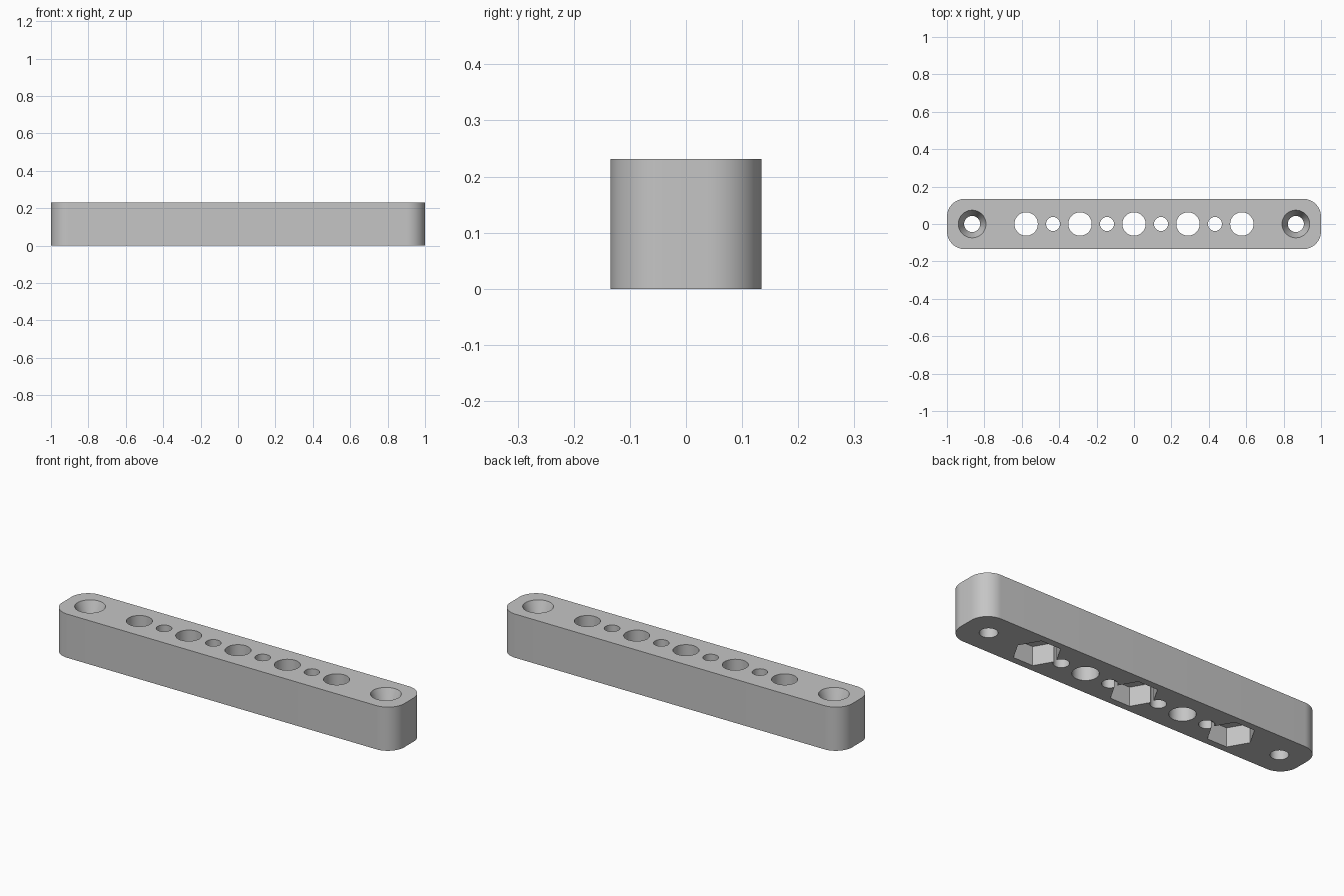
import bpy
import bmesh
from math import cos, sin, pi, radians

if "Cube" in bpy.data.objects:
    bpy.data.objects.remove(bpy.data.objects["Cube"], do_unlink=True)

LENGTH, WIDTH, HEIGHT = 2.0, 0.269, 0.231
CORNER = 0.096
PITCH = 0.1442          # spacing between neighbouring holes
OVER = 0.02             # how far cutters reach past the bar

grey = bpy.data.materials.new("plain grey")
grey.use_nodes = True
colour = (0.56, 0.56, 0.56, 1)
grey.diffuse_color = colour
grey.node_tree.nodes["Principled BSDF"].inputs["Base Color"].default_value = colour


def stack(name, outlines):
    """Closed solid through a stack of outlines, each a list of (x, y, z)."""
    bm = bmesh.new()
    rings = [[bm.verts.new(p) for p in outline] for outline in outlines]
    n = len(rings[0])
    for low, high in zip(rings, rings[1:]):
        for i in range(n):
            j = (i + 1) % n
            bm.faces.new((low[i], low[j], high[j], high[i]))
    bm.faces.new(rings[0][::-1])
    bm.faces.new(rings[-1])
    bmesh.ops.recalc_face_normals(bm, faces=bm.faces)
    mesh = bpy.data.meshes.new(name)
    bm.to_mesh(mesh)
    bm.free()
    mesh.materials.append(grey)
    obj = bpy.data.objects.new(name, mesh)
    bpy.context.collection.objects.link(obj)
    return obj


def ring(x, r, z, sides):
    return [(x + r * cos(2 * pi * i / sides), r * sin(2 * pi * i / sides), z)
            for i in range(sides)]


def rounded_bar(z, steps=14):
    points = []
    for k, (sx, sy) in enumerate([(1, 1), (-1, 1), (-1, -1), (1, -1)]):
        for i in range(steps + 1):
            a = (k + i / steps) * pi / 2
            points.append((sx * (LENGTH / 2 - CORNER) + CORNER * cos(a),
                           sy * (WIDTH / 2 - CORNER) + CORNER * sin(a), z))
    return points


bar = stack("mounting_bar", [rounded_bar(0), rounded_bar(HEIGHT)])


def cut(x, profile, sides=48):
    """Cut a hole at x whose profile is a list of (radius, height)."""
    cutter = stack("hole_cutter", [ring(x, r, z, sides) for r, z in profile])
    cutter.hide_render = True
    mod = bar.modifiers.new("hole", 'BOOLEAN')
    mod.operation, mod.solver, mod.object = 'DIFFERENCE', 'EXACT', cutter
    bpy.ops.object.modifier_apply(modifier=mod.name)
    bpy.data.objects.remove(cutter, do_unlink=True)


bpy.context.view_layer.objects.active = bar
bar.select_set(True)

# Row of alternating large and small through holes
for i in range(-4, 5):
    r = 0.0625 if i % 2 == 0 else 0.0375
    cut(i * PITCH, [(r, -OVER), (r, HEIGHT + OVER)])

# Hexagonal nut pockets in the underside
for i in (-4, 0, 4):
    cut(i * PITCH, [(0.114, -OVER), (0.114, 0.1)], sides=6)

# Countersunk screw holes at the ends
inner, outer, depth = 0.043, 0.074, 0.077
flare = outer + (outer - inner) * OVER / depth
for side in (-1, 1):
    cut(side * 6 * PITCH, [(inner, -OVER), (inner, HEIGHT - depth),
                           (flare, HEIGHT + OVER)])

bpy.ops.object.shade_smooth_by_angle(angle=radians(20))
